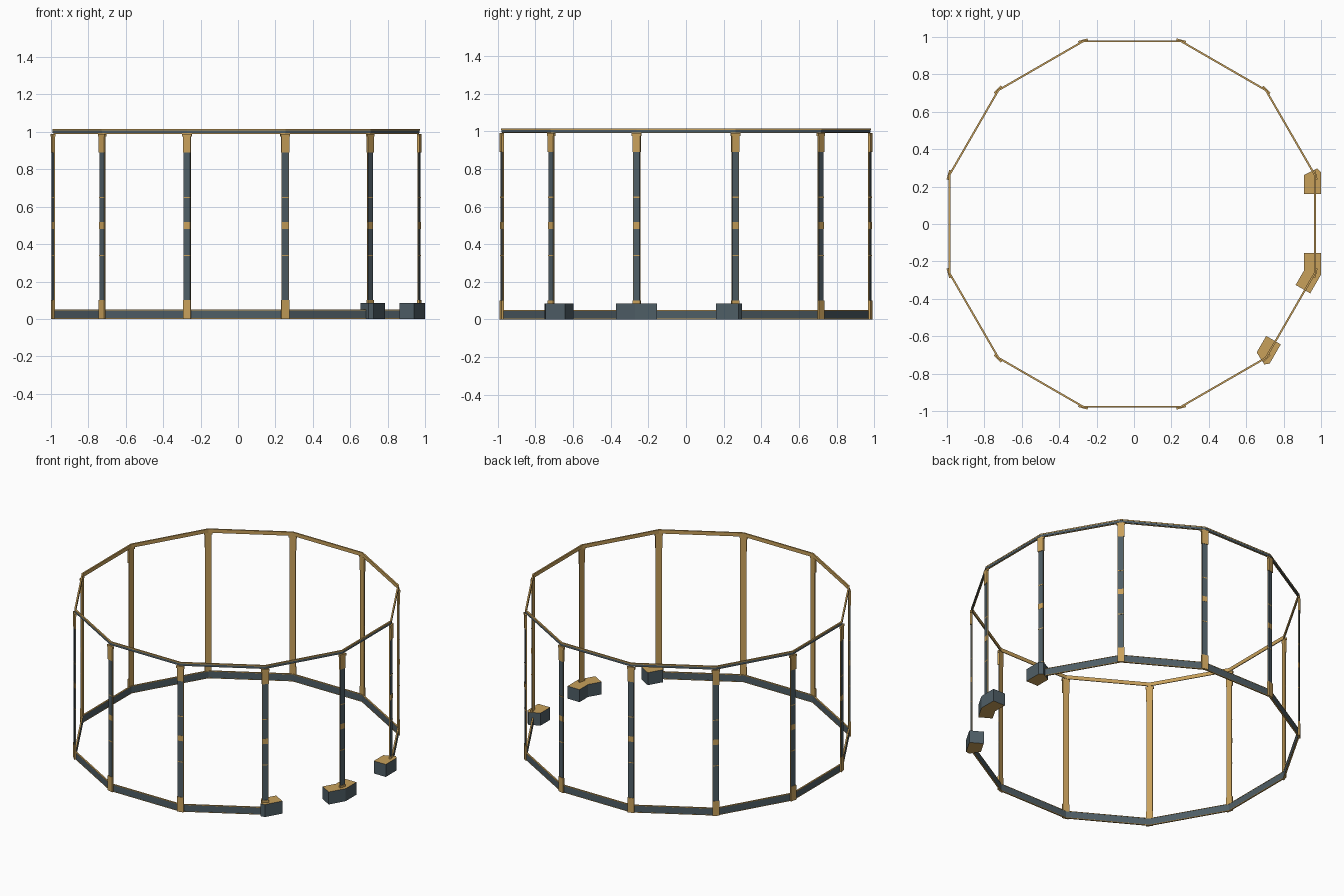
import bpy, bmesh, math

if "Cube" in bpy.data.objects:
    bpy.data.objects.remove(bpy.data.objects["Cube"])

CX = -0.01                      # ring centre sits slightly left because the feet stick out
N = 12
HALF = math.pi / N


def material(name, rgb):
    m = bpy.data.materials.new(name)
    m.diffuse_color = (*rgb, 1.0)
    m.use_nodes = True
    m.node_tree.nodes["Principled BSDF"].inputs["Base Color"].default_value = m.diffuse_color
    return m


TAN = material("tan_wood", (0.58, 0.355, 0.105))
SLATE = material("slate_grey", (0.078, 0.112, 0.132))


def prism(bm, plan, z0, z1, side, flat=None):
    """Extrude a plan outline; side = material of walls, flat = of top and bottom."""
    flat = side if flat is None else flat
    lo = [bm.verts.new((x + CX, y, z0)) for x, y in plan]
    hi = [bm.verts.new((x + CX, y, z1)) for x, y in plan]
    n = len(plan)
    faces = [bm.faces.new(lo[::-1]), bm.faces.new(hi)]
    for f in faces:
        f.material_index = flat
    for i in range(n):
        j = (i + 1) % n
        f = bm.faces.new((lo[i], lo[j], hi[j], hi[i]))
        f.material_index = side
        faces.append(f)
    bmesh.ops.recalc_face_normals(bm, faces=faces)


def finish(bm, name):
    me = bpy.data.meshes.new(name)
    bm.to_mesh(me)
    bm.free()
    me.materials.append(TAN)
    me.materials.append(SLATE)
    ob = bpy.data.objects.new(name, me)
    bpy.context.collection.objects.link(ob)


def polar(r, a):
    return (r * math.cos(a), r * math.sin(a))


def rail_plan(k, a_in, a_out):
    """Mitred strip on side k of the twelve-sided ring."""
    a = 2 * HALF * k
    ri, ro = a_in / math.cos(HALF), a_out / math.cos(HALF)
    return [polar(ri, a - HALF), polar(ro, a - HALF), polar(ro, a + HALF), polar(ri, a + HALF)]


def post_plan(k, r0, r1, hw):
    """Rectangle across corner k."""
    a = 2 * HALF * k + HALF
    c, s = math.cos(a), math.sin(a)
    return [(r * c - t * s, r * s + t * c) for r, t in ((r0, -hw), (r1, -hw), (r1, hw), (r0, hw))]


# Rails: the bottom one leaves two open sides on the right
top = bmesh.new()
bottom = bmesh.new()
for k in range(N):
    prism(top, rail_plan(k, 0.977, 0.981), 0.993, 1.008, 1)
    prism(top, rail_plan(k, 0.972, 0.977), 0.990, 1.008, 0)
    prism(top, rail_plan(k, 0.972, 0.982), 1.008, 1.015, 0)
    if k in (0, N - 1):
        continue
    prism(bottom, rail_plan(k, 0.973, 0.981), 0.004, 0.046, 1)
    prism(bottom, rail_plan(k, 0.972, 0.982), 0.046, 0.050, 0)
    prism(bottom, rail_plan(k, 0.972, 0.982), 0.0, 0.004, 0)
finish(top, "top_rail")
finish(bottom, "bottom_rail")

# Posts: tan inner board, slate outer face, tan bands and end brackets
for k in range(N):
    bm = bmesh.new()
    prism(bm, post_plan(k, 1.008, 1.013, 0.020), 0.10, 0.89, 0)
    prism(bm, post_plan(k, 1.013, 1.017, 0.0175), 0.10, 0.89, 1)
    for z, h in ((0.50, 0.018), (0.34, 0.003), (0.65, 0.003)):
        prism(bm, post_plan(k, 1.012, 1.0178, 0.018), z - h, z + h, 0)
    prism(bm, post_plan(k, 1.008, 1.020, 0.0215), 0.0, 0.10, 0)
    prism(bm, post_plan(k, 1.008, 1.020, 0.0215), 0.89, 0.975, 0)
    prism(bm, post_plan(k, 1.008, 1.020, 0.026), 0.975, 0.990, 0)
    finish(bm, f"post_{k + 1}")


# Feet: mirrored about the middle corner of the opening
def mirror(p):
    c, s = math.cos(-2 * HALF), math.sin(-2 * HALF)
    return (p[0] * c + p[1] * s, p[0] * s - p[1] * c)


end = [(0.92, 0.16), (1.01, 0.16), (1.01, 0.278), (0.988, 0.297), (0.92, 0.262)]
t = math.tan(HALF)
half = [(0.92, -0.92 * t), (0.92, -0.155), (1.01, -0.155), (1.01, -1.01 * t)]
bent = half + [mirror(p) for p in half[1:3][::-1]]
for name, plan in (("foot_back", end), ("foot_middle", bent),
                   ("foot_front", [mirror(p) for p in end])):
    bm = bmesh.new()
    prism(bm, plan, 0.0, 0.085, 1, 0)
    finish(bm, name)
